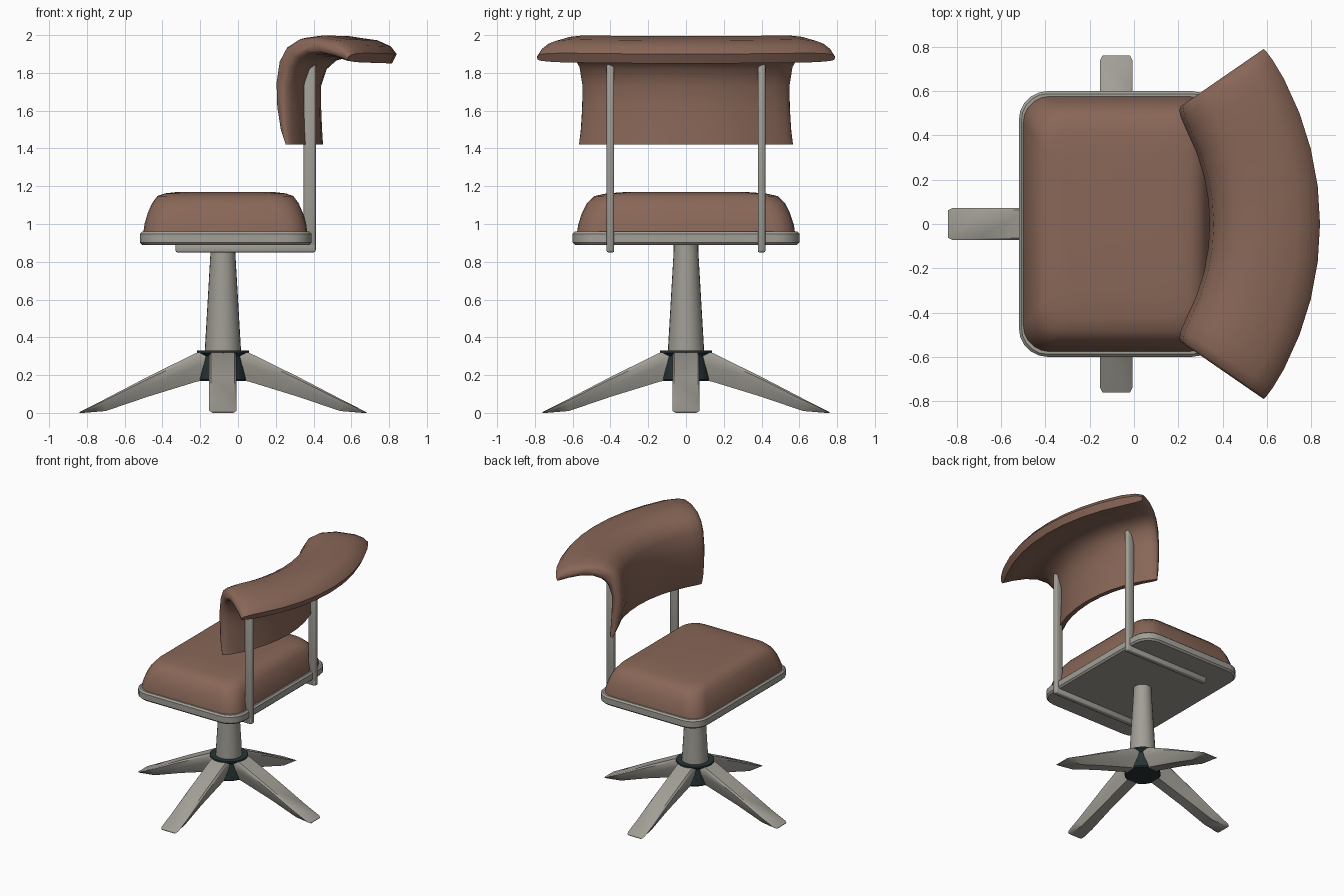
import bpy, bmesh, math
from mathutils import Matrix, Vector

if "Cube" in bpy.data.objects:
    bpy.data.objects.remove(bpy.data.objects["Cube"])


def material(name, rgb):
    m = bpy.data.materials.new(name)
    m.diffuse_color = (*rgb, 1)
    m.use_nodes = True
    m.node_tree.nodes["Principled BSDF"].inputs["Base Color"].default_value = m.diffuse_color
    return m


LEATHER = material("brown leather", (0.25, 0.135, 0.097))
METAL = material("warm grey metal", (0.36, 0.345, 0.305))
DARK = material("dark metal", (0.02, 0.034, 0.034))
CX = -0.08  # column axis


def loft(name, rings, mat, angle=35):
    """Skin closed rings of equal point count and cap both ends."""
    bm = bmesh.new()
    vs = [[bm.verts.new(p) for p in ring] for ring in rings]
    n = len(vs[0])
    for a, b in zip(vs, vs[1:]):
        for i in range(n):
            j = (i + 1) % n
            bm.faces.new((a[i], a[j], b[j], b[i]))
    bm.faces.new(vs[0])
    bm.faces.new(vs[-1])
    bmesh.ops.recalc_face_normals(bm, faces=bm.faces)
    return finish(name, bm, mat, angle)


def finish(name, bm, mat, angle=35):
    me = bpy.data.meshes.new(name)
    bm.to_mesh(me)
    bm.free()
    me.materials.append(mat)
    ob = bpy.data.objects.new(name, me)
    bpy.context.collection.objects.link(ob)
    bpy.ops.object.select_all(action='DESELECT')
    ob.select_set(True)
    bpy.context.view_layer.objects.active = ob
    bpy.ops.object.shade_smooth_by_angle(angle=math.radians(angle))
    return ob


def rounded_rect(cx, hx, hy, r, z, steps=5):
    pts = []
    for k, (sx, sy) in enumerate(((1, 1), (-1, 1), (-1, -1), (1, -1))):
        for i in range(steps + 1):
            a = math.pi / 2 * (k + i / steps)
            pts.append((cx + sx * (hx - r) + r * math.cos(a),
                        sy * (hy - r) + r * math.sin(a), z))
    return pts


def lathe(name, profile, mat, n=24):
    rings = [[(CX + r * math.cos(math.tau * i / n), r * math.sin(math.tau * i / n), z)
              for i in range(n)] for r, z in profile]
    return loft(name, rings, mat)


def box(name, lo, hi, mat, bevel):
    lo, hi = Vector(lo), Vector(hi)
    bm = bmesh.new()
    bmesh.ops.create_cube(bm, size=1, matrix=Matrix.Translation((lo + hi) / 2)
                          @ Matrix.Diagonal((*(hi - lo), 1)))
    bmesh.ops.bevel(bm, geom=bm.edges[:], offset=bevel, segments=2, profile=0.5, affect='EDGES')
    return finish(name, bm, mat, 50)


# seat pan and cushion
loft("seat_pan", [rounded_rect(-0.065, 0.455 - d, 0.6 - d, 0.13 - d, z)
                  for d, z in ((0.012, 0.89), (0, 0.902), (0, 0.948), (0.012, 0.96))], METAL)
loft("seat_cushion", [rounded_rect(-0.067, hx, hy, r, z) for hx, hy, r, z in (
    (0.435, 0.578, 0.12, 0.95), (0.428, 0.57, 0.12, 1.0), (0.41, 0.55, 0.12, 1.06),
    (0.388, 0.525, 0.12, 1.11), (0.36, 0.485, 0.12, 1.148), (0.32, 0.42, 0.11, 1.162),
    (0.25, 0.31, 0.09, 1.17))], LEATHER, 60)

# back supports: horizontal bars and upright posts
for s, side in ((-1, "front"), (1, "rear")):
    y = 0.4 * s
    box(side + "_support_bar", (-0.33, y - 0.02, 0.85), (0.41, y + 0.02, 0.895), METAL, 0.008)
    box(side + "_support_post", (0.348, y - 0.02, 0.85), (0.412, y + 0.02, 1.88), METAL, 0.012)

# column and hub
lathe("column", [(0.096, 0.3), (0.096, 0.33), (0.065, 0.86), (0.065, 0.892)], METAL)
lathe("hub", [(0.125, 0.17), (0.13, 0.178), (0.116, 0.3), (0.138, 0.318), (0.138, 0.33),
              (0.09, 0.33)], DARK)

# four splayed legs
for k in range(4):
    rings = []
    for r, top, bot, w, wb in ((0.09, 0.325, 0.175, 0.0725, 0.045),
                               (0.14, 0.318, 0.165, 0.0725, 0.045),
                               (0.4, 0.19, 0.085, 0.0725, 0.045),
                               (0.62, 0.075, 0.01, 0.0725, 0.05),
                               (0.74, 0.014, 0.0, 0.0725, 0.06),
                               (0.76, 0.004, 0.0, 0.062, 0.06)):
        h = top - bot
        rings.append([(r, -w + 0.01, top), (r, w - 0.01, top), (r, w, top - h * 0.12),
                      (r, w * 0.92, top - h * 0.45), (r, wb * 0.9, bot),
                      (r, -wb * 0.9, bot), (r, -w * 0.92, top - h * 0.45), (r, -w, top - h * 0.12)])
    m = Matrix.Translation((CX, 0, 0)) @ Matrix.Rotation(k * math.pi / 2, 4, 'Z')
    loft("leg_%d" % (k + 1), [[m @ Vector(p) for p in ring] for ring in rings], METAL, 40)

# backrest: folded profile swept round a vertical axis, thinner at both ends
FRONT = [(0.975, 1.42), (0.935, 1.5), (0.908, 1.62), (0.902, 1.75), (0.92, 1.87), (0.96, 1.94),
         (1.04, 1.983), (1.15, 1.994), (1.3, 1.972), (1.37, 1.94), (1.4, 1.9)]
BACK = [(1.01, 1.42), (1.005, 1.5), (1.0, 1.62), (1.0, 1.73), (1.03, 1.82), (1.08, 1.865),
        (1.15, 1.885), (1.23, 1.88), (1.31, 1.86), (1.34, 1.852), (1.375, 1.85)]
sections = []
for a, t in ((-34.6, 0.3), (-34, 0.6), (-32, 0.85), (-28, 1), (-21, 1), (-14, 1), (-7, 1), (0, 1),
             (7, 1), (14, 1), (21, 1), (28, 1), (32, 0.85), (34, 0.6), (34.6, 0.3)):
    c, s = math.cos(math.radians(a)), math.sin(math.radians(a))
    outer, inner = [], []
    for f, b in zip(FRONT, BACK):
        mr, mz = (f[0] + b[0]) / 2, (f[1] + b[1]) / 2
        lift = 0.02 * (abs(a) / 34.6) ** 2 * max(0, min(1, (mr - 1.0) / 0.2)) * t
        for p, out in ((f, outer), (b, inner)):
            r, z = mr + (p[0] - mr) * t, mz + (p[1] - mz) * t + lift * 0.4
            out.append((-0.56 + r * c, r * s, z))
    sections.append(outer + inner[::-1])
loft("backrest", sections, LEATHER, 60)
